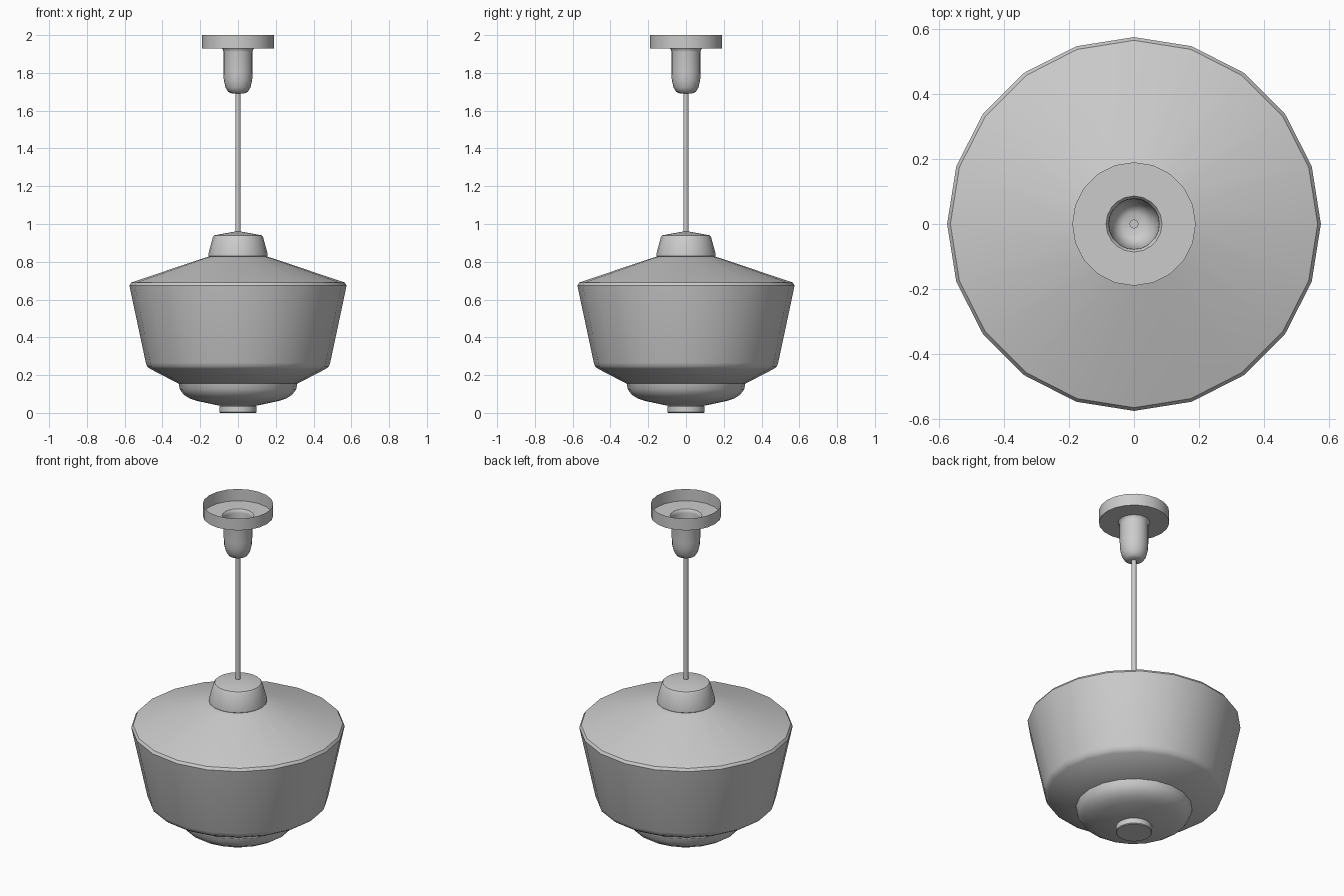
import bpy, bmesh, math

if "Cube" in bpy.data.objects:
    bpy.data.objects.remove(bpy.data.objects["Cube"])

SIDES = 20


def lathe(name, profile, sides=SIDES, angle=35):
    """Spin (radius, z) points, listed from bottom outside to top, about z."""
    bm = bmesh.new()
    rings = []
    for r, z in profile:
        if r == 0:
            rings.append([bm.verts.new((0, 0, z))] * sides)
        else:
            rings.append([bm.verts.new((r * math.cos(2 * math.pi * i / sides),
                                        r * math.sin(2 * math.pi * i / sides), z))
                          for i in range(sides)])
    for low, high in zip(rings, rings[1:]):
        for i in range(sides):
            j = (i + 1) % sides
            corners = list(dict.fromkeys((low[i], low[j], high[j], high[i])))
            bm.faces.new(corners)
    mesh = bpy.data.meshes.new(name)
    bm.to_mesh(mesh)
    bm.free()
    obj = bpy.data.objects.new(name, mesh)
    bpy.context.collection.objects.link(obj)
    bpy.ops.object.select_all(action='DESELECT')
    obj.select_set(True)
    bpy.context.view_layer.objects.active = obj
    bpy.ops.object.shade_smooth_by_angle(angle=math.radians(angle))
    return obj


# Ceiling canopy: open dish running down into a hollow rounded cup
lathe("ceiling_canopy", [(0, 1.69), (0.035, 1.692), (0.052, 1.70), (0.066, 1.723),
                         (0.075, 1.76), (0.077, 1.80), (0.077, 1.91), (0.079, 1.922),
                         (0.086, 1.93), (0.19, 1.93), (0.19, 2.0)])

# Hanging rod
lathe("rod", [(0, 0.95), (0.014, 0.95), (0.014, 1.70), (0, 1.70)], 12)

# Cap on top of the shade
lathe("shade_cap", [(0, 0.825), (0.15, 0.825), (0.157, 0.83), (0.157, 0.842),
                    (0.133, 0.93), (0.126, 0.94), (0, 0.963)])

# Main shade
lathe("shade", [(0, 0.155), (0.315, 0.155), (0.465, 0.233), (0.48, 0.244),
                (0.488, 0.265), (0.571, 0.655), (0.575, 0.675), (0.565, 0.69),
                (0.18, 0.82), (0.15, 0.828), (0, 0.828)])

# Stepped bowl under the shade
lathe("lower_bowl", [(0, 0.038), (0.098, 0.038), (0.215, 0.063), (0.255, 0.076),
                     (0.288, 0.097), (0.308, 0.125), (0.315, 0.16)])

# Bottom button
lathe("bottom_button", [(0, 0), (0.094, 0), (0.098, 0.004), (0.098, 0.035), (0.092, 0.042)])
